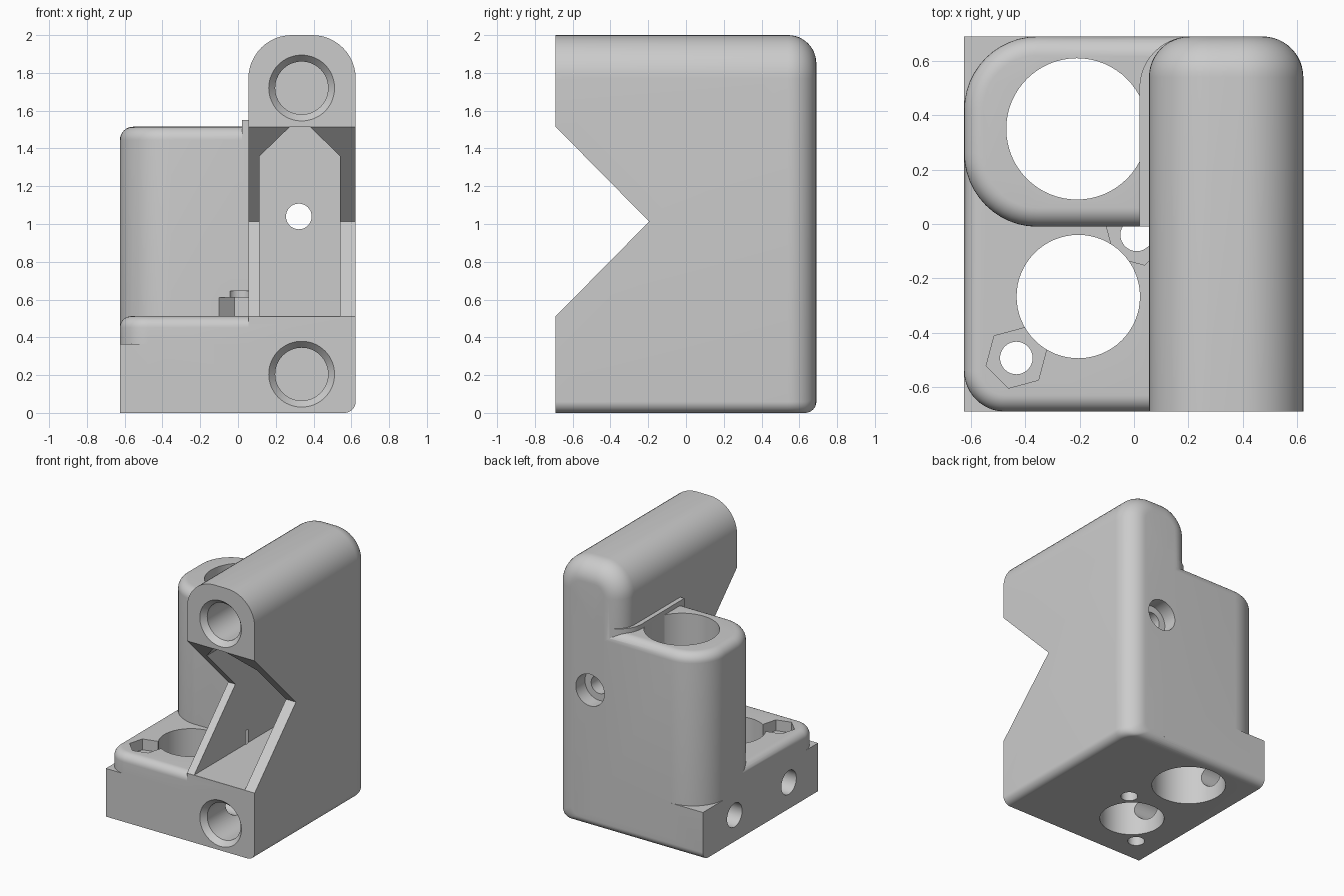
import bpy, bmesh, math

cube = bpy.data.objects.get("Cube")
if cube:
    bpy.data.objects.remove(cube, do_unlink=True)

grey = bpy.data.materials.new("plain_grey")
grey.use_nodes = True
grey.diffuse_color = (0.6, 0.6, 0.6, 1)
grey.node_tree.nodes["Principled BSDF"].inputs["Base Color"].default_value = (0.6, 0.6, 0.6, 1)

PLACE = {"X": lambda u, v, t: (t, u, v),
         "Y": lambda u, v, t: (u, t, v),
         "Z": lambda u, v, t: (u, v, t)}


def circle(u, v, r, n=64, phase=0.0):
    return [(u + r * math.cos(phase + i * math.tau / n),
             v + r * math.sin(phase + i * math.tau / n)) for i in range(n)]


def rounded(u0, u1, v0, v1, radii, n=12):
    """Rectangle with its own radius at each corner, counter-clockwise."""
    corners = [(u0, v0, 1, 1), (u1, v0, -1, 1), (u1, v1, -1, -1), (u0, v1, 1, -1)]
    points = []
    for k, ((u, v, su, sv), r) in enumerate(zip(corners, radii)):
        if r == 0:
            points.append((u, v))
            continue
        for i in range(n + 1):
            a = math.pi + (k + i / n) * math.pi / 2
            points.append((u + su * r + r * math.cos(a), v + sv * r + r * math.sin(a)))
    return points


def loft(name, axis, rings):
    """Solid through a list of (position, outline) rings along an axis."""
    bm = bmesh.new()
    loops = [[bm.verts.new(PLACE[axis](u, v, t)) for u, v in pts] for t, pts in rings]
    for a, b in zip(loops, loops[1:]):
        for i in range(len(a)):
            j = (i + 1) % len(a)
            bm.faces.new((a[i], a[j], b[j], b[i]))
    bm.faces.new(loops[0])
    bm.faces.new(loops[-1])
    bmesh.ops.recalc_face_normals(bm, faces=bm.faces)
    mesh = bpy.data.meshes.new(name)
    bm.to_mesh(mesh)
    bm.free()
    mesh.materials.append(grey)
    obj = bpy.data.objects.new(name, mesh)
    bpy.context.collection.objects.link(obj)
    return obj


def filleted(name, x0, x1, y0, y1, z0, z1, radii, fillet, steps=8):
    """Upright block with rounded corners and a rounded top edge."""
    rings = [(z0, rounded(x0, x1, y0, y1, radii))]
    for i in range(steps + 1):
        a = i / steps * math.pi / 2
        d = fillet * (1 - math.cos(a))
        rings.append((z1 - fillet + fillet * math.sin(a),
                      rounded(x0 + d, x1 - d, y0 + d, y1 - d,
                              [r - d if r else 0 for r in radii])))
    return loft(name, "Z", rings)


def hole(name, axis, u, v, r, t0, t1, n=64, phase=0.0):
    return loft(name, axis, [(t, circle(u, v, r, n, phase)) for t in (t0, t1)])


def combine(body, other, operation):
    mod = body.modifiers.new(operation, "BOOLEAN")
    mod.operation = operation
    mod.solver = "EXACT"
    mod.object = other
    graph = bpy.context.evaluated_depsgraph_get()
    mesh = bpy.data.meshes.new_from_object(body.evaluated_get(graph))
    body.modifiers.clear()
    body.data = mesh
    bpy.data.objects.remove(other, do_unlink=True)


# Tall rod block, rounded over the top and around the back
rings = []
for i in range(-1, 13):
    a = max(i, 0) / 12 * math.pi / 2
    y = -0.69 if i < 0 else 0.54 + 0.15 * math.sin(a)
    d = 0.15 * (1 - math.cos(a))
    low = 0.06 - math.sqrt(max(0, 0.06 ** 2 - max(0, y - 0.63) ** 2))
    rings.append((y, rounded(0.055 + d, 0.623 - d, low, 2 - d,
                             (0, 0.06, 0.23 - d, 0.23 - d))))
body = loft("carriage_end_body", "Y", rings)

# Front V notch
notch = [(-0.8, 0.4), (-0.195, 1.013), (-0.8, 1.626)]
combine(body, loft("v_notch", "X", [(-0.1, notch), (0.8, notch)]), "DIFFERENCE")

# Square foot, rounded upper base and bearing tower
foot = rounded(-0.69, 0.69, 0, 0.365, (0, 0.06, 0, 0))
combine(body, loft("foot", "X", [(-0.625, foot), (0.3, foot)]), "UNION")
combine(body, filleted("upper_base", -0.625, 0.3, -0.69, 0.3, 0.2, 0.512,
                       (0.15, 0, 0, 0), 0.06), "UNION")
combine(body, filleted("bearing_tower", -0.625, 0.3, -0.01, 0.69, 0.1, 1.515,
                       (0.27, 0, 0, 0.27), 0.07), "UNION")

# Bearing bore, then the thin liner wall beside the block
combine(body, hole("bearing_bore", "Z", -0.21, 0.35, 0.26, -0.1, 1.8), "DIFFERENCE")
wall = rounded(0.02, 0.3, -0.01, 0.69, (0, 0, 0, 0.19))
combine(body, loft("liner_wall", "Z", [(0.5, wall), (1.55, wall)]), "UNION")

# Belt pocket with a chamfered roof
pocket = [(0.115, 0.512), (0.54, 0.512), (0.54, 1.36), (0.38, 1.515),
          (0.275, 1.515), (0.115, 1.36)]
cutters = [loft("belt_pocket", "Y", [(-0.9, pocket), (0.45, pocket)])]

# Blind rod sockets with chamfered mouths
for z in (0.205, 1.72):
    cutters.append(loft("rod_socket", "Y", [
        (t, circle(0.337, z, r)) for t, r in ((-0.72, 0.2), (-0.65, 0.14), (0.55, 0.14))]))

# Tension screw hole and its recess in the back
cutters.append(hole("screw_hole", "Y", 0.322, 1.04, 0.068, 0.3, 0.9, 32))
cutters.append(hole("screw_recess", "Y", 0.322, 1.04, 0.12, 0.58, 0.9, 32))

# Lead nut bore with two fixing screws and hexagonal nut traps
cutters.append(hole("lead_nut_bore", "Z", -0.205, -0.267, 0.227, -0.1, 0.9))
for x, y, top, roof, phase in ((-0.433, -0.493, 0.8, 0.8, 15), (0.01, -0.04, 0.645, 0.612, 45)):
    cutters.append(hole("fixing_hole", "Z", x, y, 0.06, -0.1, top, 32))
    cutters.append(hole("nut_trap", "Z", x, y, 0.115, 0.43, roof, 6, math.radians(phase)))

# Cross holes from the side into the lower rod socket
for y in (0.31, -0.34):
    cutters.append(hole("cross_hole", "X", y, 0.2, 0.09, -0.8, 0.3, 32))

for cutter in cutters:
    combine(body, cutter, "DIFFERENCE")

bpy.ops.object.select_all(action="DESELECT")
body.select_set(True)
bpy.context.view_layer.objects.active = body
bpy.ops.object.shade_smooth_by_angle(angle=math.radians(30))
